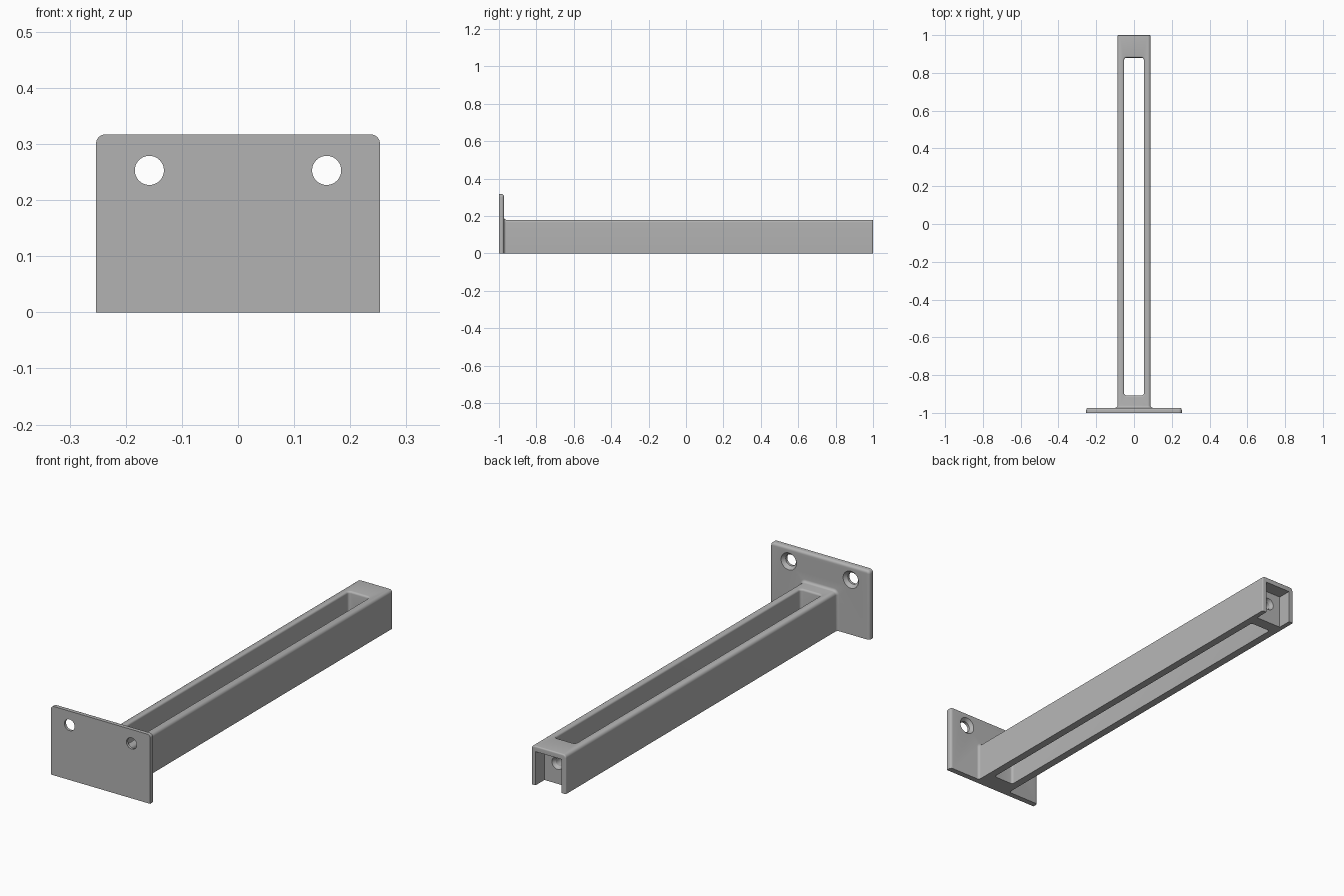
import bpy, bmesh
from math import sin, cos, pi, radians

cube = bpy.data.objects.get("Cube")
if cube:
    bpy.data.objects.remove(cube, do_unlink=True)

grey = bpy.data.materials.new("plain grey")
grey.use_nodes = True
colour = (0.45, 0.45, 0.45, 1)
grey.diffuse_color = colour
grey.node_tree.nodes["Principled BSDF"].inputs["Base Color"].default_value = colour


def loft(name, rings):
    """Skin a list of equal-length point rings and cap both ends."""
    bm = bmesh.new()
    loops = [[bm.verts.new(p) for p in ring] for ring in rings]
    n = len(loops[0])
    for a, b in zip(loops, loops[1:]):
        for i in range(n):
            j = (i + 1) % n
            bm.faces.new((a[i], a[j], b[j], b[i]))
    bm.faces.new(loops[0])
    bm.faces.new(loops[-1])
    bmesh.ops.recalc_face_normals(bm, faces=bm.faces)
    mesh = bpy.data.meshes.new(name)
    bm.to_mesh(mesh)
    bm.free()
    mesh.materials.append(grey)
    obj = bpy.data.objects.new(name, mesh)
    bpy.context.collection.objects.link(obj)
    return obj


def arc(cx, cy, r, start, steps=6):
    return [(cx + r * cos(start + pi / 2 * i / steps),
             cy + r * sin(start + pi / 2 * i / steps)) for i in range(steps + 1)]


def arch(y, w, h, r):
    """Upright section with a flat foot and rounded top corners."""
    pts = [(-w, 0), (w, 0)] + arc(w - r, h - r, r, 0) + arc(r - w, h - r, r, pi / 2)
    return [(x, y, z) for x, z in pts]


def slot_ring(z, grow, w=0.052, y0=-0.908, y1=0.88, r=0.012):
    r += grow
    w, y0, y1 = w + grow, y0 - grow, y1 + grow
    pts = (arc(w - r, y1 - r, r, 0) + arc(r - w, y1 - r, r, pi / 2)
           + arc(r - w, y0 + r, r, pi) + arc(w - r, y0 + r, r, 1.5 * pi))
    return [(x, y, z) for x, y in pts]


def drill(name, x, z, stations):
    """Turned cutter along y from (y, radius) stations."""
    return loft(name, [[(x + r * cos(2 * pi * i / 32), y, z + r * sin(2 * pi * i / 32))
                        for i in range(32)] for y, r in stations])


def combine(target, tool, operation):
    mod = target.modifiers.new(tool.name, "BOOLEAN")
    mod.object, mod.operation, mod.solver = tool, operation, "EXACT"
    bpy.context.view_layer.objects.active = target
    bpy.ops.object.modifier_apply(modifier=mod.name)
    bpy.data.objects.remove(tool, do_unlink=True)


STEPS = [pi / 2 * i / 5 for i in range(6)]

# Wall plate, rounded around its rear edge
R = 0.012
rings = [arch(-1, 0.253, 0.317, 0.016)]
for a in STEPS:
    d = R * (1 - cos(a))
    rings.append(arch(-0.973 - R + R * sin(a), 0.253 - d, 0.317 - d, 0.016 - d))
bracket = loft("shelf_bracket", rings)

# Arm, flared into the plate and eased at the free end
F, E = 0.012, 0.006
rings = [arch(-0.985, 0.088 + F, 0.18 + F, 0.015 + F)]
for a in STEPS:
    d = F * (1 - sin(a))
    rings.append(arch(-0.973 + F * (1 - cos(a)), 0.088 + d, 0.18 + d, 0.015 + d))
for a in STEPS:
    d = E * (1 - cos(a))
    rings.append(arch(1 - E + E * sin(a), 0.088 - d, 0.18 - d, 0.015 - d))
combine(bracket, loft("arm", rings), "UNION")

# Long slot with an eased upper rim
S = 0.009
rings = [slot_ring(-0.05, 0)]
rings += [slot_ring(0.18 - S + S * sin(a), S * (1 - cos(a))) for a in STEPS]
rings.append(slot_ring(0.25, S))
combine(bracket, loft("slot_cutter", rings), "DIFFERENCE")

# Pocket in the free end, open below and behind
pocket = [[(-0.066, y, -0.05), (0.066, y, -0.05), (0.066, y, 0.155), (-0.066, y, 0.155)]
          for y in (0.935, 1.1)]
combine(bracket, loft("pocket_cutter", pocket), "DIFFERENCE")

# Countersunk screw holes
for side in (-1, 1):
    combine(bracket, drill("plate_hole_cutter", side * 0.158, 0.253,
                           [(-1.1, 0.026), (-0.988, 0.026), (-0.972, 0.04), (-0.9, 0.04)]),
            "DIFFERENCE")
combine(bracket, drill("end_hole_cutter", 0, 0.095,
                       [(0.8, 0.019), (0.92, 0.019), (0.936, 0.029), (0.96, 0.029)]),
        "DIFFERENCE")

# Smooth the rounded edges only
bpy.ops.object.select_all(action="DESELECT")
bracket.select_set(True)
bpy.context.view_layer.objects.active = bracket
bpy.ops.object.shade_smooth_by_angle(angle=radians(30))
